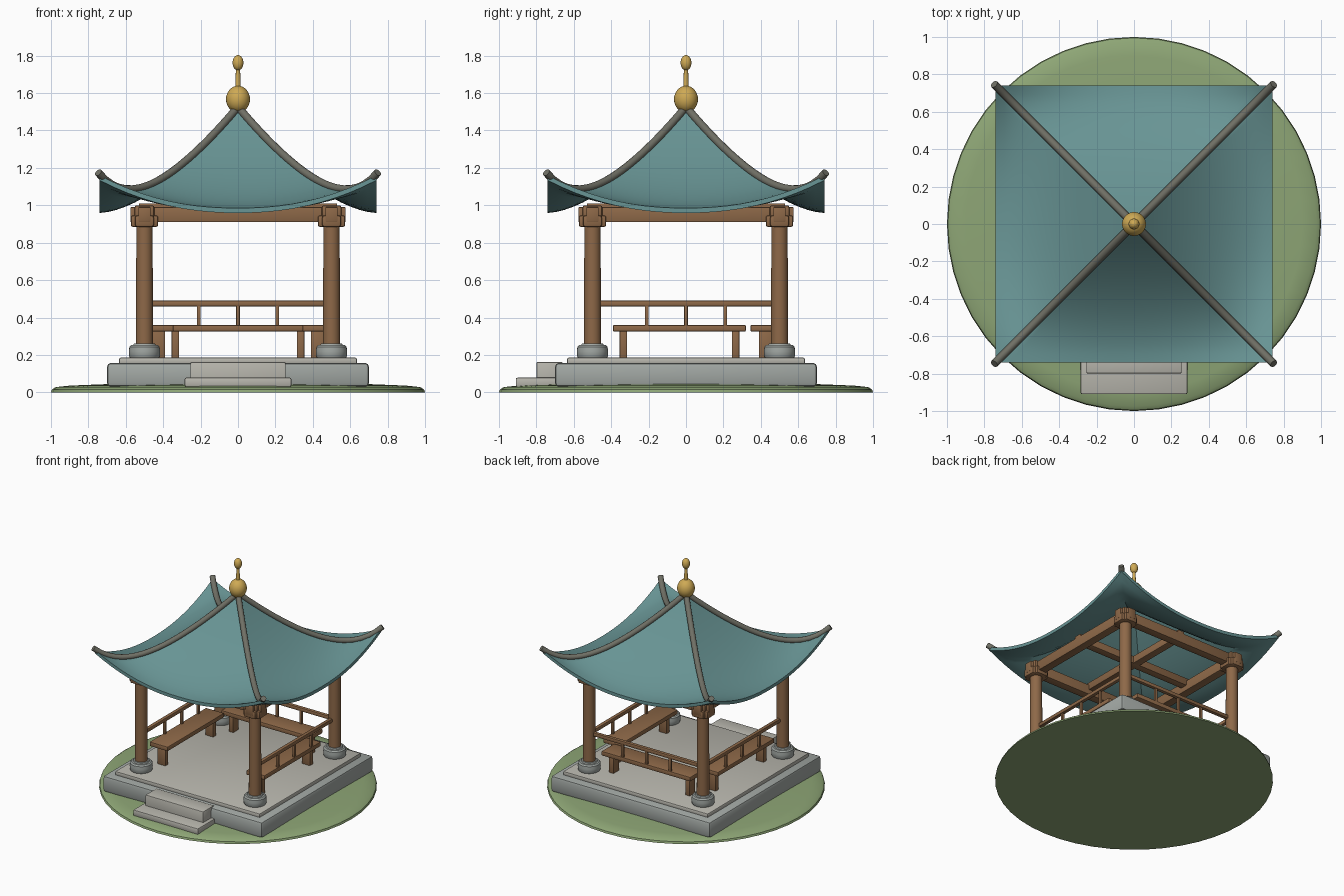
import bpy, bmesh, math
from mathutils import Vector

if "Cube" in bpy.data.objects:
    bpy.data.objects.remove(bpy.data.objects["Cube"])


def mat(name, r, g, b):
    m = bpy.data.materials.new(name)
    m.diffuse_color = (r, g, b, 1)
    m.use_nodes = True
    m.node_tree.nodes["Principled BSDF"].inputs["Base Color"].default_value = m.diffuse_color
    return m


WOOD = mat("wood", 0.27, 0.14, 0.065)
ROOF = mat("roof_tile", 0.14, 0.30, 0.30)
RIDGE = mat("ridge_tile", 0.16, 0.16, 0.13)
GOLD = mat("gold", 0.62, 0.40, 0.09)
GRASS = mat("grass", 0.27, 0.38, 0.18)
STONE = mat("stone", 0.36, 0.39, 0.37)
PAVING = mat("paving", 0.48, 0.47, 0.42)


def finish(name, bm, material, angle=35):
    bmesh.ops.recalc_face_normals(bm, faces=bm.faces)
    me = bpy.data.meshes.new(name)
    bm.to_mesh(me)
    bm.free()
    ob = bpy.data.objects.new(name, me)
    bpy.context.collection.objects.link(ob)
    me.materials.append(material)
    bpy.ops.object.select_all(action='DESELECT')
    ob.select_set(True)
    bpy.context.view_layer.objects.active = ob
    bpy.ops.object.shade_smooth_by_angle(angle=math.radians(angle))
    return ob


def box(name, x, y, z, material, bevel=0.005):
    """Bevelled box from (min, max) pairs."""
    bm = bmesh.new()
    bmesh.ops.create_cube(bm, size=1)
    for v in bm.verts:
        v.co = [(a + b) / 2 + c * (b - a) for (a, b), c in zip((x, y, z), v.co)]
    bmesh.ops.bevel(bm, geom=bm.edges[:], offset=bevel, segments=2,
                    profile=0.5, affect='EDGES')
    return finish(name, bm, material)


def skin(bm, rings):
    """Join successive closed rings; one-vertex rings become fans."""
    for a, b in zip(rings, rings[1:]):
        n = max(len(a), len(b))
        for i in range(n):
            j = (i + 1) % n
            quad = [a[i % len(a)], a[j % len(a)], b[j % len(b)], b[i % len(b)]]
            bm.faces.new(list(dict.fromkeys(quad)))


def lathe(name, profile, material, at=(0, 0), sides=32):
    bm = bmesh.new()
    rings = []
    for r, z in profile:
        count = sides if r > 0 else 1
        rings.append([bm.verts.new((at[0] + r * math.cos(math.tau * i / sides),
                                    at[1] + r * math.sin(math.tau * i / sides), z))
                      for i in range(count)])
    skin(bm, rings)
    return finish(name, bm, material)


def ellipsoid(name, r, h, z, material):
    n = 16
    lathe(name, [(r * math.sin(math.pi * i / n) if 0 < i < n else 0,
                  z - h * math.cos(math.pi * i / n)) for i in range(n + 1)], material)


# Grass mound
lathe("ground", [(0, 0), (1, 0), (0.995, 0.015), (0.975, 0.028), (0.9, 0.036),
                 (0.7, 0.044), (0, 0.048)], GRASS, sides=48)

# Stone platform and steps
box("platform_base", (-.70, .70), (-.70, .70), (.03, .157), STONE, .02)
box("platform_floor", (-.635, .635), (-.635, .635), (.15, .185), PAVING, .008)
box("upper_step", (-.255, .255), (-.80, -.66), (.03, .163), PAVING, .008)
box("lower_step", (-.285, .285), (-.91, -.66), (.03, .078), PAVING, .008)

# Columns with stone feet and bracket blocks
for sx in (-1, 1):
    for sy in (-1, 1):
        x, y = .5 * sx, .5 * sy
        lathe("column_foot", [(0, .18), (.074, .18), (.082, .192), (.083, .22), (.081, .242),
                              (.072, .252), (.06, .253), (.056, .262), (0, .262)],
              STONE, (x, y))
        lathe("column", [(0, .2), (.046, .2), (.043, .98), (0, .98)], WOOD, (x, y))
        box("bracket_along_x", (x - .073, x + .073), (y - .05, y + .05), (.885, .945), WOOD, .01)
        box("bracket_along_y", (x - .05, x + .05), (y - .073, y + .073), (.885, .945), WOOD, .01)
        box("bracket_cap", (x - .053, x + .053), (y - .053, y + .053), (.93, 1.0), WOOD, .012)

# Perimeter beams and ceiling cross beams
for s in (-.5, .5):
    box("beam_along_x", (-.575, .575), (s - .033, s + .033), (.91, .99), WOOD)
    box("beam_along_y", (s - .033, s + .033), (-.575, .575), (.91, .99), WOOD)
box("cross_beam_x", (-.53, .53), (-.03, .03), (.95, 1.01), WOOD)
box("cross_beam_y", (-.03, .03), (-.53, .53), (.95, 1.01), WOOD)


# Benches with railings; u runs along the bench, v points outwards
def bench(side, place, u0, u1):
    def part(name, u, v, z, bevel=.005):
        box(side + "_" + name, *place(u, v), z, WOOD, bevel)
    part("seat", (u0, u1), (.345, .505), (.325, .36), .006)
    for u in (u0 + .055, u1 - .055):
        part("bench_leg", (u - .02, u + .02), (.39, .46), (.18, .33))
    part("rail", (-.47, .47), (.48, .51), (.46, .49), .007)
    for u in (-.21, 0, .21):
        part("baluster", (u - .01, u + .01), (.485, .505), (.35, .47), .003)


bench("back", lambda u, v: (u, v), -.39, .39)
bench("right", lambda u, v: (v, u), -.39, .32)
bench("left", lambda u, v: ((-v[1], -v[0]), u), -.39, .32)


# Swept roof: concave slope with raised corners
HALF = .74


def roof_z(t, s):
    return .985 + .535 * max(0, 1 - t) ** 1.65 + .175 * abs(s) ** 2.2 * t ** 5


def roof_ring(bm, t, drop, m=20):
    if t == 0:
        return [bm.verts.new((0, 0, roof_z(0, 0) - drop))]
    ring = []
    for k in range(4):
        c, d = round(math.cos(k * math.pi / 2)), round(math.sin(k * math.pi / 2))
        for i in range(m):
            s = -1 + 2 * i / m
            ring.append(bm.verts.new((HALF * t * (c - d * s), HALF * t * (d + c * s),
                                      roof_z(t, s) - drop)))
    return ring


bm = bmesh.new()
steps = [i / 16 for i in range(17)]
skin(bm, [roof_ring(bm, t, 0) for t in steps] + [roof_ring(bm, t, .026) for t in steps[::-1]])
finish("roof", bm, ROOF)

# Hip ridges: round tubes following the roof corners
for sx in (-1, 1):
    for sy in (-1, 1):
        bm = bmesh.new()
        path = []
        for i in range(21):
            t = .02 + .99 * i / 20
            path.append(Vector((sx * HALF * t, sy * HALF * t, roof_z(t, 1) + .006)))
        side = Vector((-sy, sx, 0)).normalized()
        rings = []
        for i, p in enumerate(path):
            tangent = (path[min(i + 1, 20)] - path[max(i - 1, 0)]).normalized()
            up = side.cross(tangent)
            rings.append([bm.verts.new(p + .021 * (side * math.cos(a) + up * math.sin(a)))
                          for a in (math.tau * j / 12 for j in range(12))])
        skin(bm, rings)
        bm.faces.new(rings[0])
        bm.faces.new(rings[-1])
        finish("hip_ridge", bm, RIDGE)

# Gold finial
ellipsoid("finial_ball", .064, .072, 1.567, GOLD)
lathe("finial_rod", [(0, 1.61), (.015, 1.61), (.011, 1.74), (0, 1.74)], GOLD, sides=16)
ellipsoid("finial_tip", .029, .041, 1.762, GOLD)
